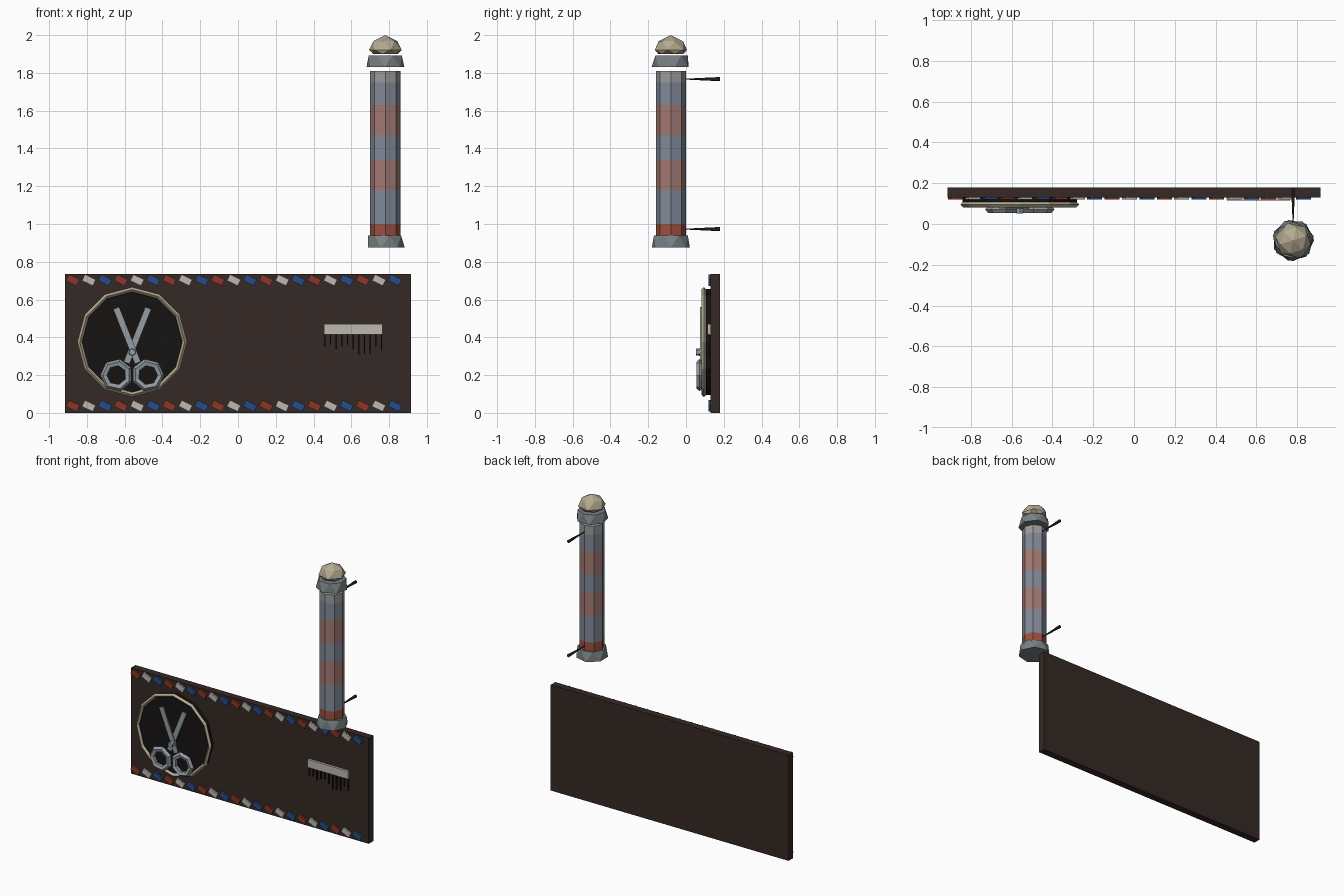
import bpy, bmesh, math, random
from mathutils import Matrix, Vector

if "Cube" in bpy.data.objects:
    bpy.data.objects.remove(bpy.data.objects["Cube"])

random.seed(4)
PX, PY = 0.78, -0.08          # pole axis
SX, SZ = -0.56, 0.375         # medallion centre


def mat(name, r, g, b):
    m = bpy.data.materials.new(name)
    m.diffuse_color = (r, g, b, 1)
    m.use_nodes = True
    m.node_tree.nodes["Principled BSDF"].inputs["Base Color"].default_value = m.diffuse_color
    return m


WOOD = mat("dark_wood", 0.035, 0.022, 0.018)
BLACK = mat("black", 0.008, 0.006, 0.006)
RED = mat("red", 0.26, 0.035, 0.02)
BLUE = mat("blue", 0.02, 0.07, 0.24)
WHITE = mat("white", 0.5, 0.48, 0.43)
CREAM = mat("cream", 0.45, 0.4, 0.28)
STEEL = mat("steel", 0.3, 0.34, 0.36)
CAP = mat("cap_metal", 0.19, 0.22, 0.23)
IRON = mat("iron", 0.02, 0.025, 0.025)
POLE_RED = mat("pole_red", 0.36, 0.19, 0.17)
POLE_BLUE = mat("pole_blue", 0.22, 0.25, 0.31)
POLE_GREY = mat("pole_grey", 0.33, 0.33, 0.34)
POLE_BASE = mat("pole_base", 0.33, 0.08, 0.05)


def finish(name, bm, *mats):
    bmesh.ops.recalc_face_normals(bm, faces=bm.faces)
    me = bpy.data.meshes.new(name)
    bm.to_mesh(me)
    bm.free()
    for m in mats:
        me.materials.append(m)
    ob = bpy.data.objects.new(name, me)
    bpy.context.collection.objects.link(ob)
    return ob


def box(name, centre, size, m, tilt=0):
    bm = bmesh.new()
    bmesh.ops.create_cube(bm, size=1)
    bm.transform(Matrix.Translation(centre) @ Matrix.Rotation(tilt, 4, 'Y')
                 @ Matrix.Diagonal((*size, 1)))
    return finish(name, bm, m)


def lathe(name, profile, sides, mats, twist=0, start=0, bands=None):
    """Stack rings of (radius, z) around the pole axis; twist makes triangulated bands."""
    bm = bmesh.new()
    rings = []
    for k, (r, z) in enumerate(profile):
        n = 1 if r == 0 else sides
        rings.append([bm.verts.new((PX + r * math.cos(a), PY + r * math.sin(a), z))
                      for a in (start + math.tau * (i + twist * k) / sides for i in range(n))])
    for k, (lo, hi) in enumerate(zip(rings, rings[1:])):
        for i in range(sides):
            j = (i + 1) % sides
            if len(hi) == 1:
                new = [(lo[i], lo[j], hi[0])]
            elif twist:
                new = [(lo[i], lo[j], hi[i]), (lo[j], hi[j], hi[i])]
            else:
                new = [(lo[i], lo[j], hi[j], hi[i])]
            for f in new:
                bm.faces.new(f).material_index = bands[k] if bands else 0
    bm.faces.new(rings[0])
    if len(rings[-1]) > 1:
        bm.faces.new(rings[-1]).material_index = bands[-1] if bands else 0
    return finish(name, bm, *mats)


def ring(name, centre, major, minor, segs, sides, depth, m, phase=0):
    """Faceted torus facing the front."""
    bm = bmesh.new()
    loops = []
    for i in range(segs):
        a = math.tau * i / segs + phase
        loop = []
        for k in range(sides):
            b = math.tau * k / sides
            r = major + minor * math.cos(b)
            loop.append(bm.verts.new((centre[0] + r * math.cos(a),
                                      centre[1] + depth * math.sin(b),
                                      centre[2] + r * math.sin(a))))
        loops.append(loop)
    for i in range(segs):
        p, q = loops[i], loops[(i + 1) % segs]
        for k in range(sides):
            n = (k + 1) % sides
            bm.faces.new((p[k], p[n], q[n], q[k]))
    return finish(name, bm, m)


def cone_y(name, x, z, y0, y1, r0, r1, sides, m):
    """Cone or cylinder along y."""
    bm = bmesh.new()
    bmesh.ops.create_cone(bm, cap_ends=True, segments=sides, radius1=r0, radius2=r1,
                          depth=y1 - y0)
    bm.transform(Matrix.Translation((x, (y0 + y1) / 2, z)) @ Matrix.Rotation(-math.pi / 2, 4, 'X'))
    return finish(name, bm, m)


# sign board and its tilted border stripes
box("sign_board", (0, 0.155, 0.3675), (1.83, 0.05, 0.735), WOOD)
for edge, z in (("top", 0.703), ("bottom", 0.037)):
    for i in range(21):
        box(f"{edge}_stripe_{i}", (-0.875 + 0.0853 * i, 0.125, z), (0.064, 0.01, 0.037),
            (RED, WHITE, BLUE)[i % 3], math.radians(26))

# medallion
cone_y("medallion_disc", SX, SZ, 0.105, 0.13, 0.28, 0.28, 12, BLACK)
ring("medallion_rim", (SX, 0.095, SZ), 0.278, 0.013, 12, 4, 0.014, CREAM, math.pi / 2)

# scissors: crossing blades, finger loops and pivot
for side, s in (("left", -1), ("right", 1)):
    top = Vector((SX + s * 0.085, 0, 0.555))
    low = Vector((SX - s * 0.03, 0, 0.265))
    d, mid = top - low, (top + low) / 2
    box(f"{side}_blade", (mid.x, 0.085 + s * 0.005, mid.z), (0.034, 0.01, d.length), STEEL,
        math.atan2(d.x, d.z))
    ring(f"{side}_finger_loop", (SX + s * 0.083, 0.072, 0.2), 0.067, 0.02, 7, 5, 0.018, STEEL,
         math.pi / 2 + s * 0.2)
cone_y("scissor_pivot", SX, 0.322, 0.052, 0.095, 0.018, 0.022, 6, STEEL)

# comb: bar and uneven teeth
box("comb_bar", (0.61, 0.122, 0.443), (0.31, 0.016, 0.055), WHITE)
for i in range(11):
    length = random.uniform(0.05, 0.115)
    box(f"comb_tooth_{i}", (0.46 + 0.03 * i, 0.126, 0.415 - length / 2),
        (0.007, 0.008, length), BLACK)

# banded pole
heights = (0.94, 1.0, 1.18, 1.34, 1.47, 1.63, 1.75, 1.81)
lathe("striped_pole", [(0.08, z) for z in heights], 8,
      (POLE_BASE, POLE_BLUE, POLE_RED, POLE_GREY), bands=(0, 1, 2, 1, 2, 1, 3))

# end caps and finial
lathe("bottom_cap", [(0.103, 0.875), (0.092, 0.94)], 7, (CAP,), 0.5)
lathe("top_cap", [(0.103, 1.83), (0.09, 1.892)], 7, (CAP,), 0.5, 0.2)
lathe("finial", [(0.068, 1.9), (0.089, 1.922), (0.066, 1.968), (0, 2.0)], 6, (CREAM,), 0.5, 0.3)

# wall brackets
for where, z in (("upper", 1.767), ("lower", 0.973)):
    cone_y(f"{where}_bracket", PX, z, -0.01, 0.18, 0.002, 0.011, 6, IRON)
